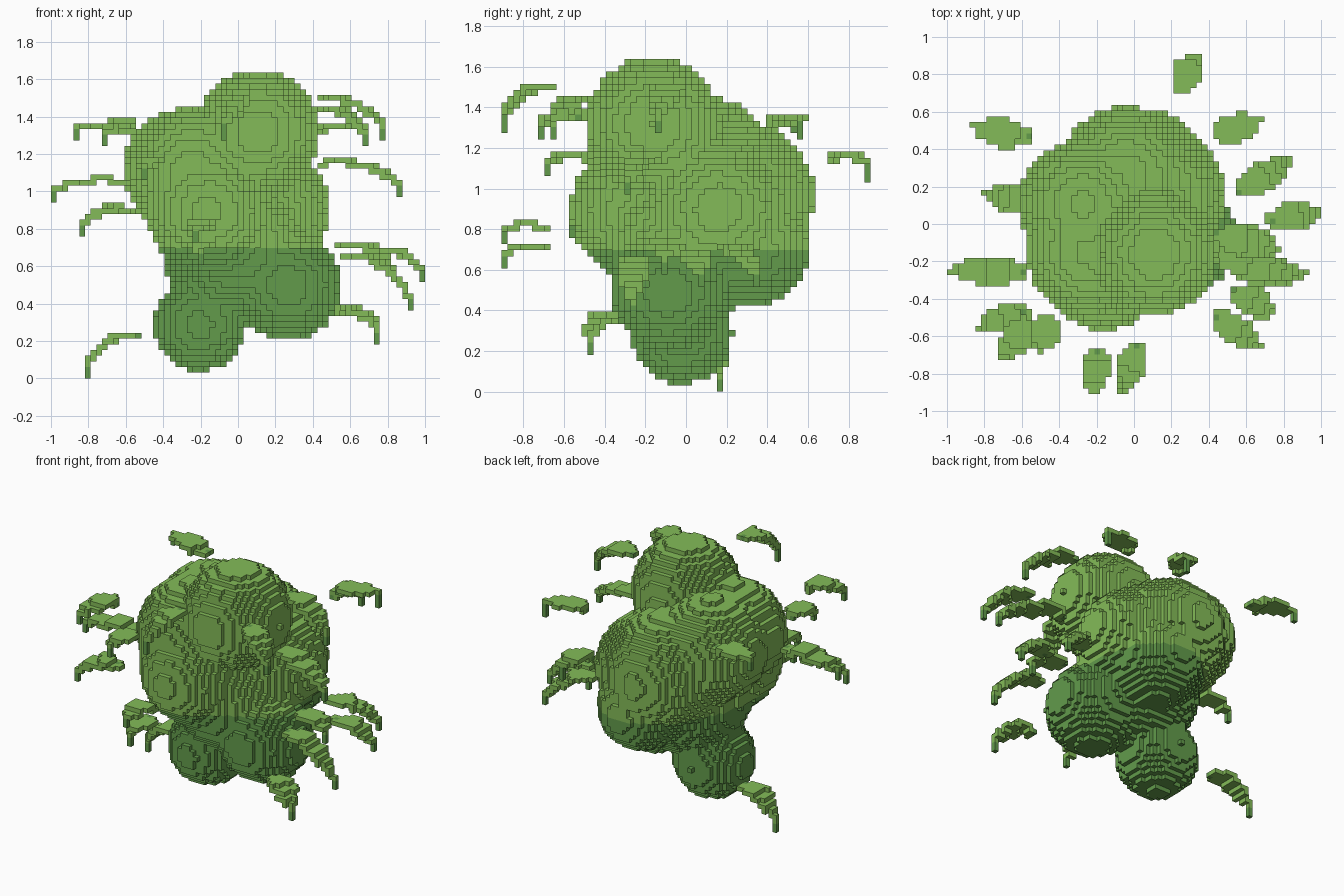
import bpy, bmesh, math
from mathutils import Vector

if "Cube" in bpy.data.objects:
    bpy.data.objects.remove(bpy.data.objects["Cube"], do_unlink=True)

S = 2 / 66          # edge length of one block
SHADE_LINE = 0.69   # foliage below this height is the darker green
BLEND = 0.02        # softness of the creases between foliage balls


def material(name, rgb):
    m = bpy.data.materials.new(name)
    m.use_nodes = True
    m.diffuse_color = (*rgb, 1)
    bsdf = m.node_tree.nodes["Principled BSDF"]
    bsdf.inputs["Base Color"].default_value = (*rgb, 1)
    bsdf.inputs["Roughness"].default_value = 0.9
    return m


LIGHT = material("light_leaf_green", (0.23, 0.50, 0.098))
DARK = material("dark_leaf_green", (0.123, 0.33, 0.071))


def block_faces():
    """Outward direction and four corner offsets for each side of a block."""
    sides = []
    for axis in range(3):
        for sign in (0, 1):
            ring = []
            for a, b in ((0, 0), (1, 0), (1, 1), (0, 1)):
                c = [0, 0, 0]
                c[axis], c[(axis + 1) % 3], c[(axis + 2) % 3] = sign, a, b
                ring.append(c)
            d = [0, 0, 0]
            d[axis] = 2 * sign - 1
            sides.append((d, ring if sign else ring[::-1]))
    return sides


SIDES = block_faces()


def build_blocks(name, cells, dark):
    """Skin a set of grid cells, keeping only exposed sides; dark cells get the second colour."""
    bm = bmesh.new()
    corners = {}

    def corner(key):
        if key not in corners:
            corners[key] = bm.verts.new(Vector(key) * S)
        return corners[key]

    for x, y, z in sorted(cells):
        for (dx, dy, dz), ring in SIDES:
            if (x + dx, y + dy, z + dz) in cells:
                continue
            f = bm.faces.new([corner((x + a, y + b, z + c)) for a, b, c in ring])
            f.material_index = int((x, y, z) in dark)
    mesh = bpy.data.meshes.new(name)
    bm.to_mesh(mesh)
    bm.free()
    mesh.materials.append(LIGHT)
    mesh.materials.append(DARK)
    obj = bpy.data.objects.new(name, mesh)
    bpy.context.collection.objects.link(obj)


def cell(x, y, z):
    return math.floor(x / S), math.floor(y / S), math.floor(z / S)


def mass_cells(balls):
    """Grid cells inside a soft union of balls."""
    cells = set()
    for i in range(-23, 22):
        for j in range(-22, 24):
            for k in range(0, 58):
                p = [(v + 0.5) * S for v in (i, j, k)]
                soft = sum(math.exp(min(20, (r - math.dist(p, c)) / BLEND)) for *c, r in balls)
                if soft >= 1:
                    cells.add((i, j, k))
    return cells


def build_leaf(name, base, tip, half_width=0.062):
    """A one-block-thick arched leaf with a dark stalk block and a dark hanging tip."""
    base, tip = Vector(base), Vector(tip)
    run = (tip - base).to_2d()
    across = Vector((-run.y, run.x)).normalized()
    end_z = tip.z + 0.065
    plate = set()
    for i in range(81):
        t = i / 80
        w = half_width * math.sin(math.pi * (0.1 + 0.9 * t)) ** 0.9 if t < 0.95 else 0
        z = base.z + (end_z - base.z) * t ** 2 + 0.02 * math.sin(math.pi * t)
        mid = base.to_2d() + run * t
        for s in range(-6, 7):
            p = mid + across * (w * s / 6)
            plate.add(cell(p.x, p.y, z))
    tx, ty, low = cell(*tip)
    top = cell(0, 0, end_z)[2]
    dark = {(tx, ty, k) for k in range(low, top)}
    dark.add(cell(*base))
    build_blocks(name, plate | dark, dark)


# Foliage mass: softly merged balls of blocks
BALLS = [
    (0.11, -0.16, 1.32, 0.33),     # crown
    (-0.28, 0.11, 1.11, 0.335),    # upper right shoulder, rear
    (-0.25, -0.16, 1.12, 0.325),   # upper right shoulder, front
    (-0.16, -0.24, 0.89, 0.33),    # front
    (0.15, 0.16, 0.90, 0.34),      # left flank
    (-0.04, 0.265, 0.97, 0.365),   # back
    (0.10, 0.335, 0.695, 0.27),    # lower back
    (-0.02, 0.00, 0.71, 0.39),     # core
    (0.27, -0.085, 0.49, 0.285),   # lower left
    (-0.205, -0.02, 0.285, 0.248), # bottom
]
mass = mass_cells(BALLS)
build_blocks("foliage_mass", mass, {c for c in mass if (c[2] + 0.5) * S < SHADE_LINE})

# Loose drooping leaves around the mass: base point, tip point
LEAVES = {
    "right": [
        ((-0.57, 0.46, 1.32), (-0.86, 0.52, 1.29)),
        ((-0.57, -0.52, 1.36), (-0.70, -0.71, 1.25)),
        ((-0.60, -0.25, 1.05), (-0.985, -0.25, 0.94)),
        ((-0.58, -0.47, 0.90), (-0.82, -0.55, 0.78)),
        ((-0.52, 0.12, 0.23), (-0.80, 0.16, 0.015)),
    ],
    "left": [
        ((0.44, 0.48, 1.33), (0.67, 0.55, 1.27)),
        ((0.45, -0.06, 1.49), (0.77, -0.14, 1.29)),
        ((0.44, -0.50, 1.43), (0.67, -0.65, 1.26)),
        ((0.45, -0.17, 1.15), (0.87, -0.28, 0.97)),
        ((0.56, 0.17, 0.71), (0.83, 0.34, 0.52)),
        ((0.54, -0.06, 0.70), (0.75, -0.12, 0.60)),
        ((0.73, 0.01, 0.68), (0.985, 0.07, 0.52)),
        ((0.56, -0.25, 0.65), (0.92, -0.27, 0.37)),
        ((0.54, -0.36, 0.36), (0.75, -0.48, 0.20)),
    ],
    "front": [
        ((-0.46, -0.50, 1.15), (-0.50, -0.67, 1.07)),
        ((0.03, -0.66, 1.49), (-0.08, -0.90, 1.30)),
        ((-0.19, -0.67, 0.80), (-0.22, -0.90, 0.74)),
        ((-0.19, -0.67, 0.70), (-0.21, -0.88, 0.62)),
    ],
    "back": [
        ((0.24, 0.72, 1.15), (0.33, 0.90, 1.06)),
    ],
}
for side, leaves in LEAVES.items():
    for n, (base, tip) in enumerate(leaves, 1):
        build_leaf(f"{side}_leaf_{n}", base, tip)
